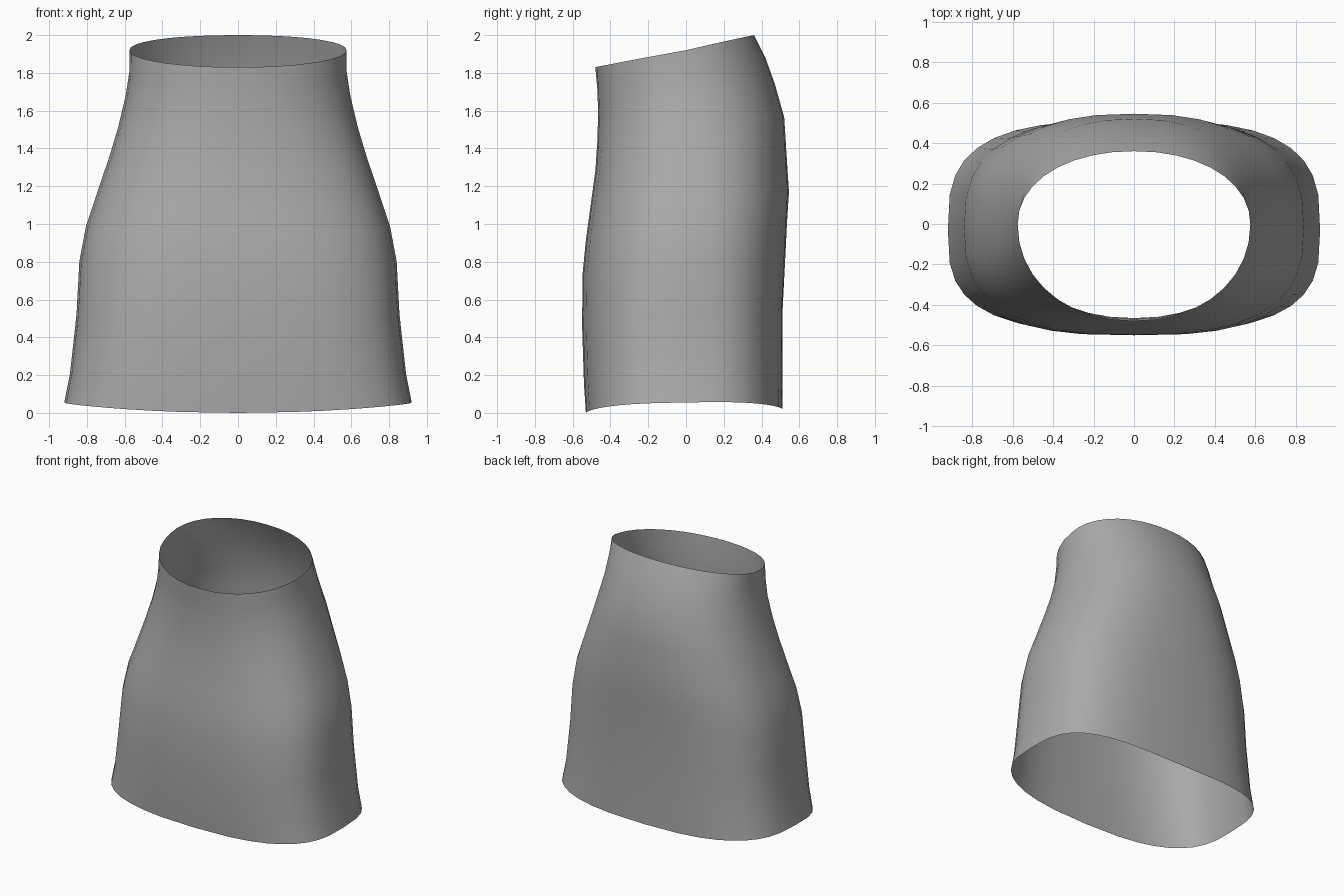
import bpy, bmesh, math

cube = bpy.data.objects.get("Cube")
if cube:
    bpy.data.objects.remove(cube, do_unlink=True)

SIDES = 36

# Rings from hem to waist: height fraction, half width, front y, back y, squareness
RINGS = [
    (0.00, 0.92, -0.53, 0.51, 3.1),
    (0.08, 0.89, -0.54, 0.51, 3.0),
    (0.25, 0.855, -0.55, 0.51, 2.9),
    (0.40, 0.84, -0.548, 0.525, 2.7),
    (0.50, 0.805, -0.53, 0.535, 2.6),
    (0.58, 0.755, -0.51, 0.545, 2.5),
    (0.70, 0.68, -0.48, 0.53, 2.4),
    (0.78, 0.635, -0.47, 0.52, 2.3),
    (0.87, 0.595, -0.465, 0.47, 2.2),
    (0.94, 0.575, -0.47, 0.42, 2.2),
    (1.00, 0.575, -0.48, 0.36, 2.1),
]


def power(value, p):
    return math.copysign(abs(value) ** (2 / p), value)


def ring_point(t, width, front, back, p, angle):
    u, v = power(math.cos(angle), p), power(math.sin(angle), p)
    middle = -0.03 * (1 - t)
    y = middle + v * ((back - middle) if v > 0 else (middle - front))
    # The hem dips at front and back, the waist rises toward the back
    side_z, front_z, back_z = 0.055 + 1.865 * t, 1.83 * t, 0.02 + 1.98 * t
    z = side_z * u * u + (1 - u * u) * (front_z + back_z) / 2
    z += v * (back_z - front_z) / 2
    return width * u, y, max(z, 0)


# Open skirt tube lofted through the rings
bm = bmesh.new()
loops = [[bm.verts.new(ring_point(*ring, 2 * math.pi * i / SIDES))
          for i in range(SIDES)] for ring in RINGS]
for low, high in zip(loops, loops[1:]):
    for i in range(SIDES):
        j = (i + 1) % SIDES
        bm.faces.new((low[i], low[j], high[j], high[i])).smooth = True

mesh = bpy.data.meshes.new("skirt")
bm.to_mesh(mesh)
bm.free()
skirt = bpy.data.objects.new("skirt", mesh)
bpy.context.collection.objects.link(skirt)

# Plain grey cloth
cloth = bpy.data.materials.new("grey cloth")
cloth.use_nodes = True
grey = (0.4, 0.4, 0.4, 1)
cloth.diffuse_color = grey
cloth.node_tree.nodes["Principled BSDF"].inputs["Base Color"].default_value = grey
mesh.materials.append(cloth)
